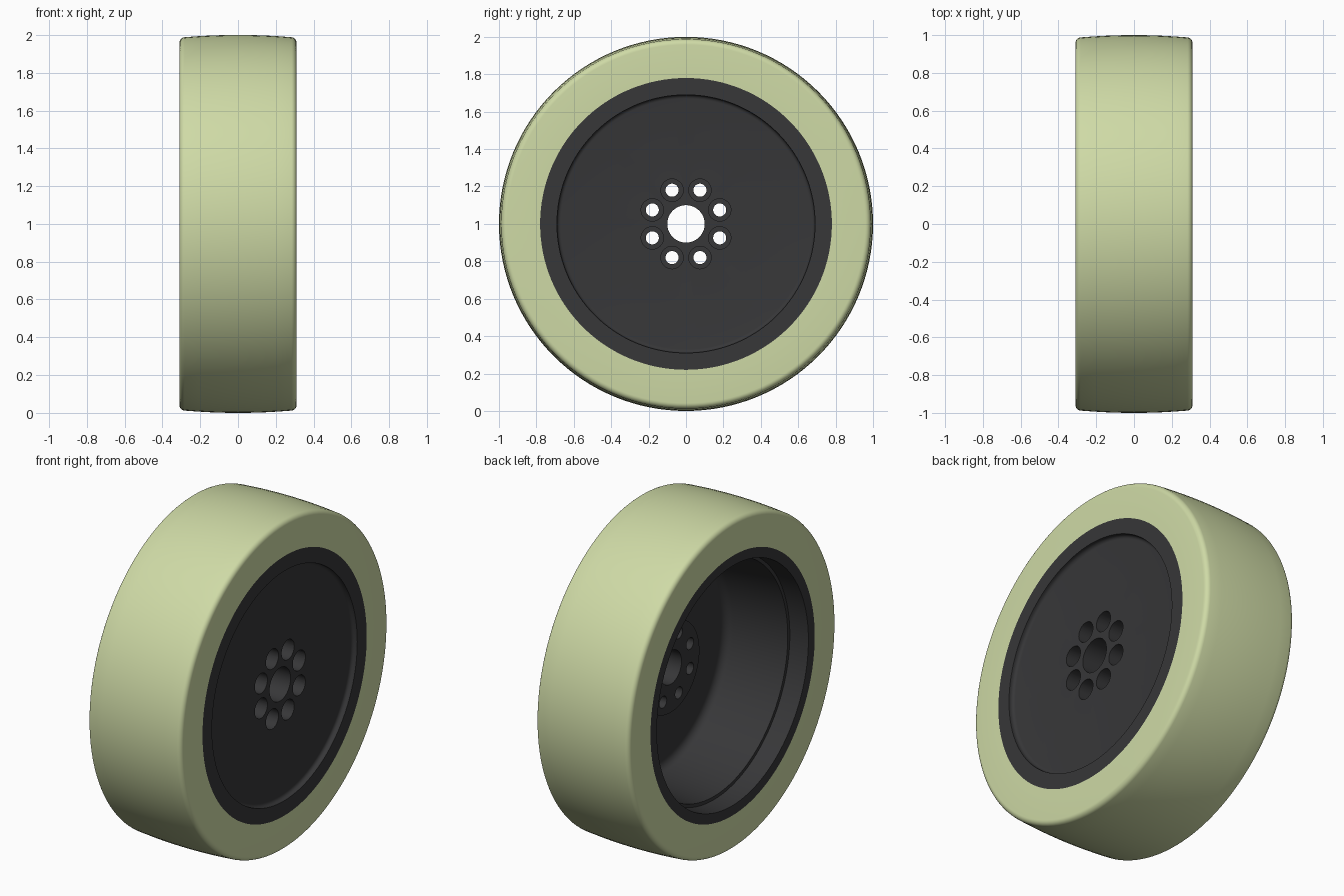
import bpy, bmesh, math

if "Cube" in bpy.data.objects:
    bpy.data.objects.remove(bpy.data.objects["Cube"])

SEG = 128
CZ = 1.0  # axle height


def material(name, rgb):
    m = bpy.data.materials.new(name)
    m.diffuse_color = (*rgb, 1)
    m.use_nodes = True
    m.node_tree.nodes["Principled BSDF"].inputs["Base Color"].default_value = m.diffuse_color
    return m


def arc(cx, cr, rad, a0, a1, n=6):
    """Profile arc of (x, radius) points, angles in degrees."""
    return [(cx + rad * math.cos(math.radians(a0 + (a1 - a0) * i / n)),
             cr + rad * math.sin(math.radians(a0 + (a1 - a0) * i / n))) for i in range(n + 1)]


def lathe(bm, profile, seg, y=0.0, z=CZ, capped=False):
    """Revolve (x, radius) points about an axle along x; closed ring, or solid with end caps."""
    rings = []
    for i in range(seg):
        a = 2 * math.pi * i / seg
        rings.append([bm.verts.new((x, y + r * math.cos(a), z + r * math.sin(a))) for x, r in profile])
    n = len(profile)
    for i in range(seg):
        p, q = rings[i], rings[(i + 1) % seg]
        for j in range(n - 1 if capped else n):
            k = (j + 1) % n
            bm.faces.new((p[j], p[k], q[k], q[j]))
    if capped:
        bm.faces.new([r[0] for r in rings])
        bm.faces.new([r[-1] for r in rings])


def finish(bm, name, mat=None):
    bmesh.ops.recalc_face_normals(bm, faces=bm.faces)
    me = bpy.data.meshes.new(name)
    bm.to_mesh(me)
    bm.free()
    ob = bpy.data.objects.new(name, me)
    bpy.context.collection.objects.link(ob)
    if mat:
        me.materials.append(mat)
    return ob


def select(ob):
    bpy.ops.object.select_all(action='DESELECT')
    ob.select_set(True)
    bpy.context.view_layer.objects.active = ob


green = material("pale green rubber", (0.62, 0.70, 0.38))
dark = material("dark grey rim", (0.038, 0.038, 0.040))

# Tyre: crowned tread with rounded shoulders
crown = [(x / 100, 1.0 - 0.012 * (x / 28) ** 2) for x in range(21, -22, -7)]
tyre_profile = ([(-0.31, 0.78), (0.31, 0.78)] + arc(0.28, 0.958, 0.03, 0, 84)
                + crown + arc(-0.28, 0.958, 0.03, 96, 180))
bm = bmesh.new()
lathe(bm, tyre_profile, SEG)
tyre = finish(bm, "tyre", green)

# Rim: shallow dish outside, deep cup inside, raised hub with centre bore
rim_profile = ([(-0.31, 0.78), (0.31, 0.78), (0.31, 0.69)]
               + arc(0.30, 0.67, 0.02, 90, 180, 4)            # dish edge
               + [(0.28, 0.10), (0.10, 0.10), (0.10, 0.27), (0.20, 0.28)]  # bore and hub boss
               + arc(0.15, 0.61, 0.05, 0, 90)                 # cup corner
               + [(-0.19, 0.695), (-0.19, 0.715), (-0.31, 0.72)])
bm = bmesh.new()
lathe(bm, rim_profile, SEG)
rim = finish(bm, "rim", dark)

# Bolt holes: eight counterbored cutters
bm = bmesh.new()
for k in range(8):
    a = math.radians(22.5 + 45 * k)
    lathe(bm, [(0.0, 0.035), (0.17, 0.035), (0.17, 0.06), (0.40, 0.06)], 32,
          0.195 * math.cos(a), CZ + 0.195 * math.sin(a), capped=True)
cutter = finish(bm, "bolt_hole_cutter")
cutter.hide_render = True
mod = rim.modifiers.new("bolt_holes", 'BOOLEAN')
mod.operation, mod.solver, mod.object = 'DIFFERENCE', 'EXACT', cutter
select(rim)
bpy.ops.object.modifier_apply(modifier=mod.name)
bpy.data.objects.remove(cutter, do_unlink=True)

for ob in (tyre, rim):
    select(ob)
    bpy.ops.object.shade_smooth_by_angle(angle=math.radians(30))
